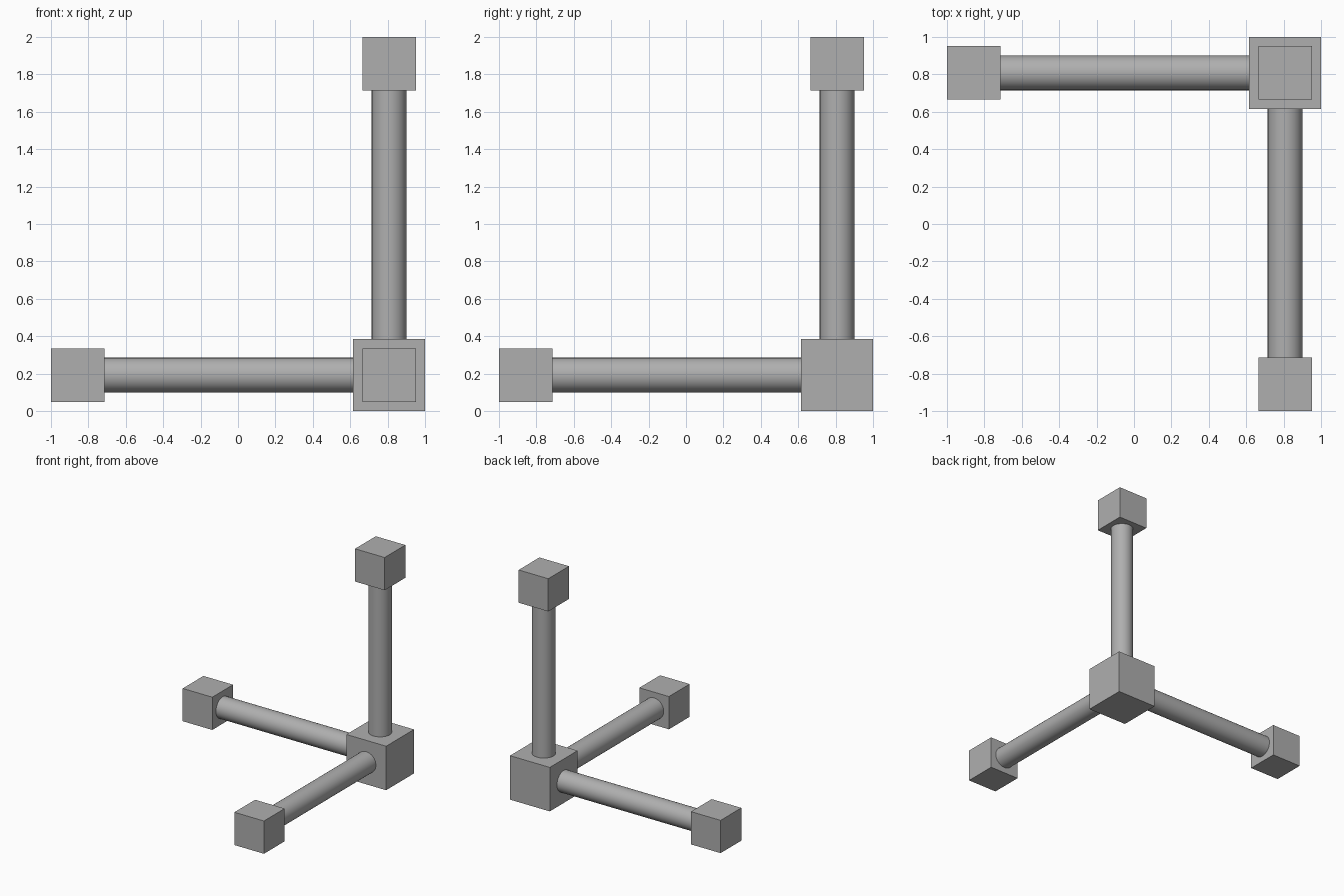
import bpy
import math
from mathutils import Vector

if "Cube" in bpy.data.objects:
    bpy.data.objects.remove(bpy.data.objects["Cube"])

BIG, SMALL, RADIUS = 0.384, 0.286, 0.093
CORNER = Vector((1 - BIG / 2, 1 - BIG / 2, BIG / 2))
REACH = 2 - BIG / 2 - SMALL / 2      # corner centre to end cube centre

grey = bpy.data.materials.new("dark_grey")
grey.diffuse_color = (0.43, 0.43, 0.43, 1)
grey.use_nodes = True
grey.node_tree.nodes["Principled BSDF"].inputs["Base Color"].default_value = grey.diffuse_color


def cube(name, size, centre):
    bpy.ops.mesh.primitive_cube_add(size=size, location=centre)
    bpy.context.object.name = name
    bpy.context.object.data.materials.append(grey)


def rod(name, start, end):
    axis = end - start
    bpy.ops.mesh.primitive_cylinder_add(
        vertices=32, radius=RADIUS, depth=axis.length, location=(start + end) / 2,
        rotation=axis.to_track_quat('Z', 'Y').to_euler())
    bpy.context.object.name = name
    bpy.context.object.data.materials.append(grey)
    bpy.ops.object.shade_smooth_by_angle(angle=math.radians(30))


# Large cube where the three arms meet
cube("corner_block", BIG, CORNER)

# One arm per axis: a round rod with a smaller cube on its end
arms = {"left": (-1, 0, 0), "front": (0, -1, 0), "upright": (0, 0, 1)}
for label, direction in arms.items():
    d = Vector(direction)
    rod(label + "_rod", CORNER + d * (BIG / 2 - 0.01),
        CORNER + d * (REACH - SMALL / 2 + 0.01))
    cube(label + "_end_block", SMALL, CORNER + d * REACH)
